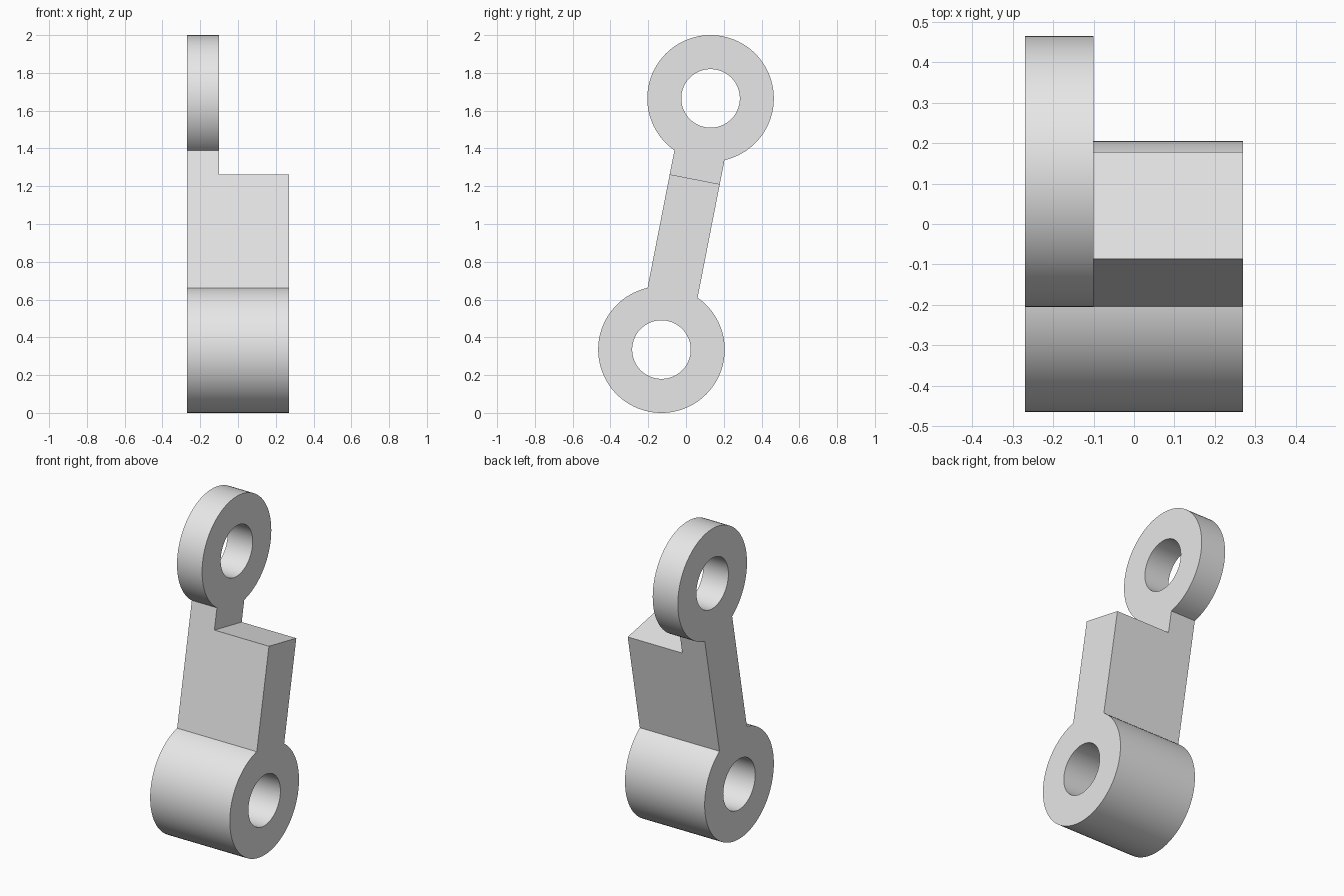
import bpy, bmesh, math
from mathutils import Matrix, Vector

cube = bpy.data.objects.get("Cube")
if cube:
    bpy.data.objects.remove(cube, do_unlink=True)

grey = bpy.data.materials.new("plain_grey")
grey.use_nodes = True
grey.diffuse_color = (0.8, 0.8, 0.8, 1)
grey.node_tree.nodes["Principled BSDF"].inputs["Base Color"].default_value = (0.8, 0.8, 0.8, 1)

# Main dimensions
LEFT, STEP, RIGHT = -0.27, -0.10, 0.27
EYE_R, HOLE_R, ARM_HALF = 0.335, 0.155, 0.135
LOW = Vector((0, -0.13, EYE_R))
HIGH = Vector((0, 0.13, 2 - EYE_R))
SPAN = (HIGH - LOW).length
TILT = math.atan2(HIGH.y - LOW.y, HIGH.z - LOW.z)


def finish(name, bm):
    bmesh.ops.recalc_face_normals(bm, faces=bm.faces)
    mesh = bpy.data.meshes.new(name)
    bm.to_mesh(mesh)
    bm.free()
    mesh.materials.append(grey)
    obj = bpy.data.objects.new(name, mesh)
    bpy.context.collection.objects.link(obj)
    return obj


def cylinder(name, centre, radius, x0, x1):
    bm = bmesh.new()
    place = Matrix.Translation(centre + Vector(((x0 + x1) / 2, 0, 0)))
    bmesh.ops.create_cone(bm, cap_ends=True, segments=96, radius1=radius, radius2=radius,
                          depth=x1 - x0, matrix=place @ Matrix.Rotation(math.pi / 2, 4, "Y"))
    return finish(name, bm)


def stepped_arm():
    # L-shaped profile across x and along the arm, extruded through its width
    inset, shoulder = 0.25, 0.919
    profile = [(LEFT, inset), (RIGHT, inset), (RIGHT, shoulder),
               (STEP, shoulder), (STEP, SPAN - inset), (LEFT, SPAN - inset)]
    bm = bmesh.new()
    face = bm.faces.new([bm.verts.new((x, -ARM_HALF, t)) for x, t in profile])
    ext = bmesh.ops.extrude_face_region(bm, geom=[face])
    moved = [v for v in ext["geom"] if isinstance(v, bmesh.types.BMVert)]
    bmesh.ops.translate(bm, verts=moved, vec=(0, 2 * ARM_HALF, 0))
    bm.transform(Matrix.Translation(LOW) @ Matrix.Rotation(-TILT, 4, "X"))
    return finish("stepped_link", bm)


def combine(target, other, operation):
    mod = target.modifiers.new(other.name, "BOOLEAN")
    mod.operation, mod.solver, mod.object = operation, "EXACT", other
    bpy.context.view_layer.objects.active = target
    bpy.ops.object.modifier_apply(modifier=mod.name)
    bpy.data.objects.remove(other, do_unlink=True)


# Arm joined to a wide lower eye and a thin upper eye, then both bores cut
link = stepped_arm()
combine(link, cylinder("lower_eye", LOW, EYE_R, LEFT, RIGHT), "UNION")
combine(link, cylinder("upper_eye", HIGH, EYE_R, LEFT, STEP), "UNION")
for name, centre in (("lower_bore", LOW), ("upper_bore", HIGH)):
    combine(link, cylinder(name, centre, HOLE_R, LEFT - 0.1, RIGHT + 0.1), "DIFFERENCE")

bpy.ops.object.select_all(action="DESELECT")
link.select_set(True)
bpy.context.view_layer.objects.active = link
bpy.ops.object.shade_smooth_by_angle(angle=math.radians(20))
